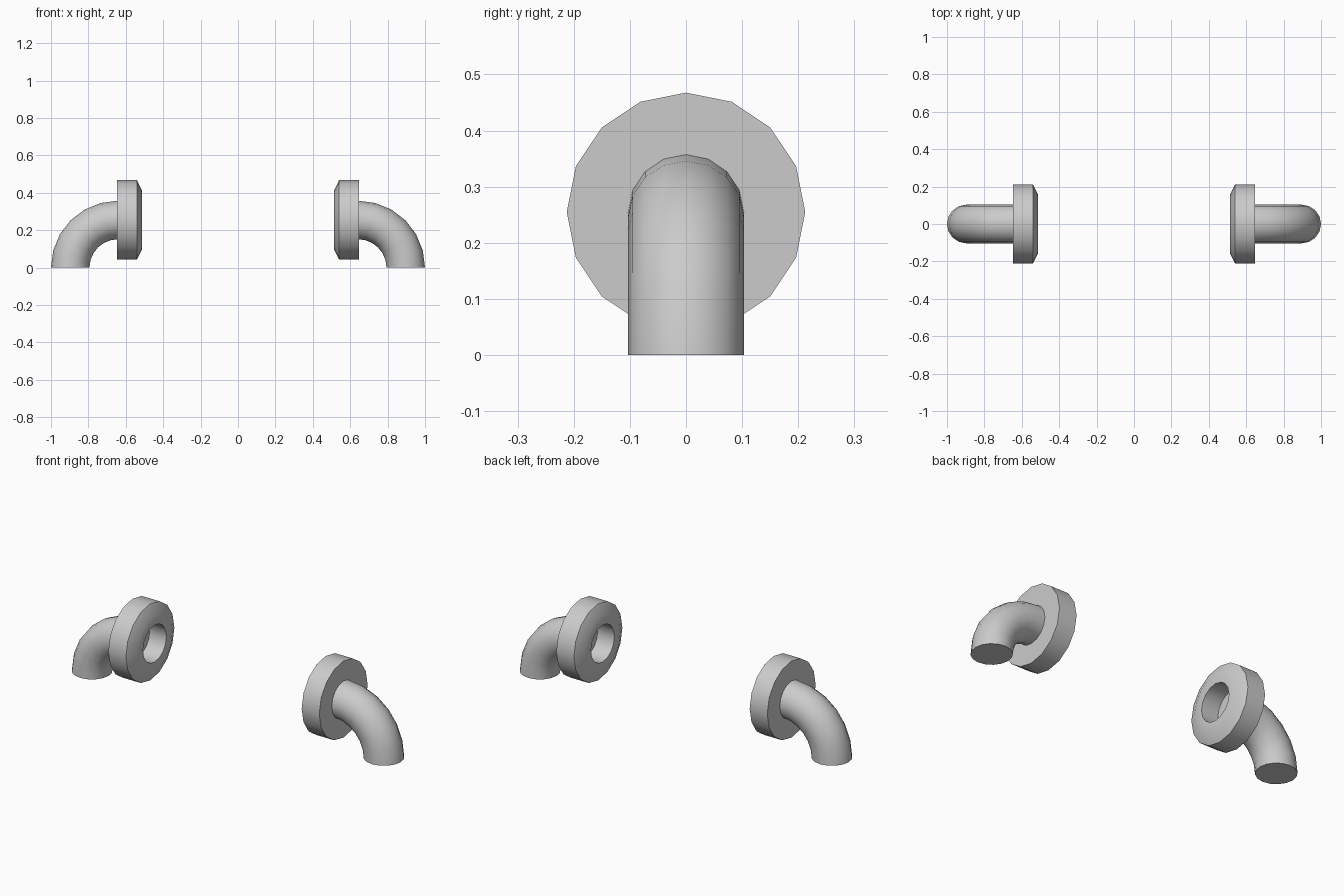
import bpy, bmesh
from math import pi, sin, cos, radians

if "Cube" in bpy.data.objects:
    bpy.data.objects.remove(bpy.data.objects["Cube"])

SIDES = 16
AXIS_Z = 0.255       # height of the flange axis = bend radius
BEND_X = 0.642       # x of the bend centre
PIPE_R = 0.103


def bridge(bm, a, b):
    n = len(a)
    for i in range(n):
        j = (i + 1) % n
        bm.faces.new((a[i], a[j], b[j], b[i]))


def finish(bm, name):
    bmesh.ops.recalc_face_normals(bm, faces=bm.faces)
    mesh = bpy.data.meshes.new(name)
    bm.to_mesh(mesh)
    bm.free()
    ob = bpy.data.objects.new(name, mesh)
    bpy.context.collection.objects.link(ob)
    bpy.ops.object.select_all(action='DESELECT')
    bpy.context.view_layer.objects.active = ob
    ob.select_set(True)
    bpy.ops.object.shade_smooth_by_angle(angle=radians(30))
    # opposite end of the model
    mirror = ob.modifiers.new("mirror", 'MIRROR')
    mirror.use_axis = (True, False, False)
    return ob


# elbow pipe: quarter bend from the ground to the flange, capped ends
bm = bmesh.new()
SEGMENTS = 6
rings = []
for s in range(SEGMENTS + 1):
    t = s / SEGMENTS * pi / 2
    ring = []
    for k in range(SIDES):
        a = 2 * pi * k / SIDES
        r = AXIS_Z + PIPE_R * cos(a)
        ring.append(bm.verts.new((BEND_X + r * cos(t), PIPE_R * sin(a), r * sin(t))))
    rings.append(ring)
for a, b in zip(rings, rings[1:]):
    bridge(bm, a, b)
bm.faces.new(rings[0])
bm.faces.new(rings[-1])
finish(bm, "elbow_pipes")

# flange: chamfered disc with a round socket on its inner side
bm = bmesh.new()
profile = [(0.648, 0.2125), (0.54, 0.2125), (0.512, 0.155), (0.512, 0.103), (0.615, 0.103)]
rings = [[bm.verts.new((x, r * sin(2 * pi * k / SIDES), AXIS_Z + r * cos(2 * pi * k / SIDES)))
          for k in range(SIDES)] for x, r in profile]
for a, b in zip(rings, rings[1:]):
    bridge(bm, a, b)
bm.faces.new(rings[0])
bm.faces.new(rings[-1])
finish(bm, "flanges")
